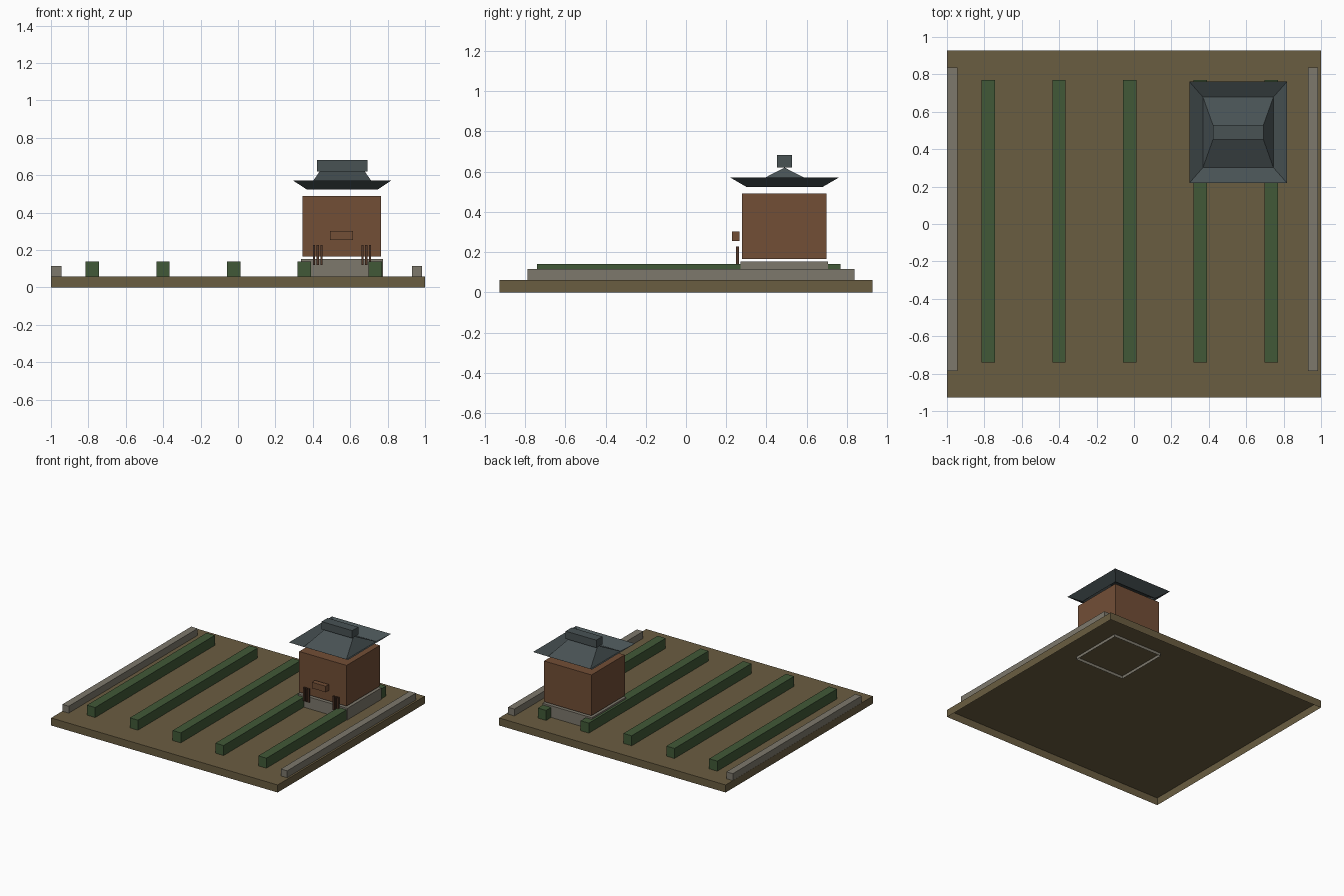
import bpy, bmesh

if "Cube" in bpy.data.objects:
    bpy.data.objects.remove(bpy.data.objects["Cube"])


def material(name, rgb):
    m = bpy.data.materials.new(name)
    lin = [((c / 255 + 0.055) / 1.055) ** 2.4 for c in rgb]
    m.diffuse_color = (*lin, 1)
    m.use_nodes = True
    m.node_tree.nodes["Principled BSDF"].inputs["Base Color"].default_value = m.diffuse_color
    return m


EARTH = material("earth", (106, 93, 65))
STONE = material("stone", (125, 120, 108))
LEAF = material("hedge_green", (65, 89, 55))
WOOD = material("brown_wood", (114, 78, 54))
DARK = material("dark_wood", (84, 56, 42))
TILE = material("roof_slate", (72, 82, 84))


def finish(name, bm, mat):
    me = bpy.data.meshes.new(name)
    bm.to_mesh(me)
    bm.free()
    me.materials.append(mat)
    ob = bpy.data.objects.new(name, me)
    bpy.context.collection.objects.link(ob)
    return ob


def box(name, xs, ys, zs, mat, open_bottom=False):
    bm = bmesh.new()
    bmesh.ops.create_cube(bm, size=1)
    for v in bm.verts:
        for i, (lo, hi) in enumerate((xs, ys, zs)):
            v.co[i] = lo if v.co[i] < 0 else hi
    bm.normal_update()
    if open_bottom:
        low = [f for f in bm.faces if f.normal.z < -0.5]
        bmesh.ops.delete(bm, geom=low, context='FACES')
    return finish(name, bm, mat)


# Field slab, hollow underneath
box("field", (-1, 1), (-0.928, 0.928), (0, 0.06), EARTH, True)

# Planted hedge rows
for i in range(5):
    x = -0.779 + i * 0.378
    box(f"hedge_row_{i + 1}", (x - 0.036, x + 0.036), (-0.74, 0.769), (0.06, 0.14), LEAF, True)

# Low stone kerbs on both sides
for side, x in (("left", -0.971), ("right", 0.957)):
    box(f"kerb_{side}", (x - 0.028, x + 0.028), (-0.787, 0.837), (0.06, 0.115), STONE, True)

# Hut: sunken stone footing and wooden body
box("footing", (0.338, 0.775), (0.271, 0.705), (0.037, 0.153), STONE, True)
box("hut_body", (0.346, 0.764), (0.278, 0.698), (0.165, 0.49), WOOD)

# Roof sheet: upturned eave ring, inner ring, ridge line
bm = bmesh.new()
cx, cy = 0.557, 0.49


def ring(hx, hy, z):
    return [bm.verts.new((cx + sx * hx, cy + sy * hy, z))
            for sx, sy in ((-1, -1), (1, -1), (1, 1), (-1, 1))]


outer = ring(0.261, 0.271, 0.571)
inner = ring(0.188, 0.188, 0.523)
r0 = bm.verts.new((cx - 0.121, cy, 0.62))
r1 = bm.verts.new((cx + 0.121, cy, 0.62))
for i in range(4):
    j = (i + 1) % 4
    bm.faces.new((outer[i], outer[j], inner[j], inner[i]))
a, b, c, d = inner
for f in ((a, b, r1, r0), (b, c, r1), (c, d, r0, r1), (d, a, r0)):
    bm.faces.new(f)
finish("roof", bm, TILE)
box("roof_ridge", (0.422, 0.692), (0.452, 0.528), (0.621, 0.682), TILE)

# Sign board above the entrance
box("sign_board", (0.492, 0.615), (0.228, 0.267), (0.255, 0.303), WOOD)

# Slatted gate leaves, three bars each
for side, x in (("left", 0.426), ("right", 0.686)):
    for k in (-1, 0, 1):
        xk = x + k * 0.02
        box(f"gate_{side}_bar_{k + 2}", (xk - 0.006, xk + 0.006), (0.249, 0.264), (0.12, 0.227), DARK)
